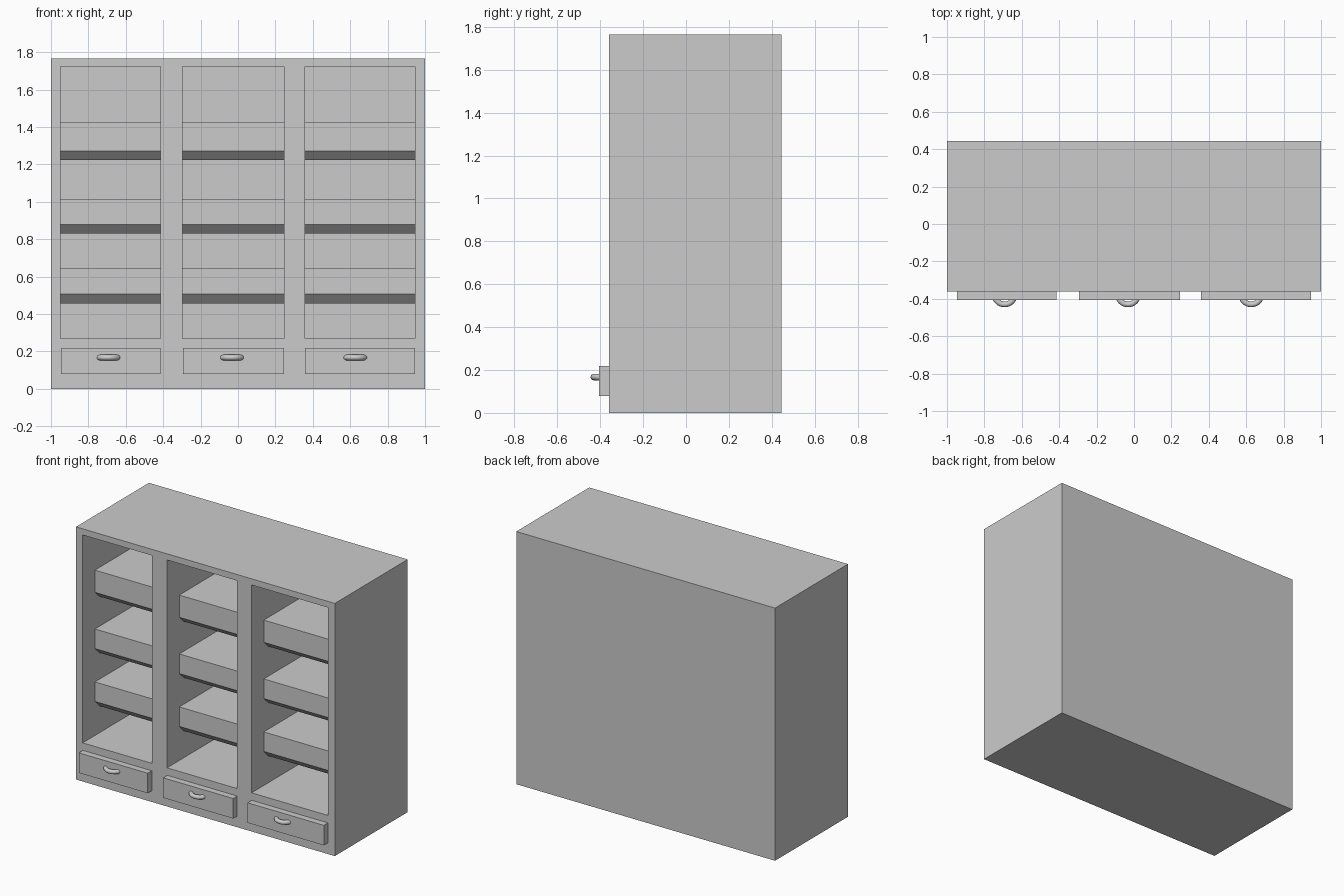
import bpy, bmesh, math

if "Cube" in bpy.data.objects:
    bpy.data.objects.remove(bpy.data.objects["Cube"])

FRONT, BACK, TOP = -0.36, 0.445, 1.765
INNER_BACK = 0.40
BAYS = [(-0.948, -0.414), (-0.296, 0.246), (0.357, 0.947)]
SHELVES = [(0.457, 0.508, 0.644), (0.829, 0.877, 1.014), (1.222, 1.27, 1.425)]
HANDLES_X = [-0.692, -0.032, 0.627]


def extrude_profile(name, profile, x0, x1):
    """Extrude a closed (y, z) profile along x."""
    bm = bmesh.new()
    face = bm.faces.new([bm.verts.new((x0, y, z)) for y, z in profile])
    out = bmesh.ops.extrude_face_region(bm, geom=[face])
    verts = [v for v in out["geom"] if isinstance(v, bmesh.types.BMVert)]
    bmesh.ops.translate(bm, verts=verts, vec=(x1 - x0, 0, 0))
    bmesh.ops.recalc_face_normals(bm, faces=bm.faces)
    mesh = bpy.data.meshes.new(name)
    bm.to_mesh(mesh)
    bm.free()
    obj = bpy.data.objects.new(name, mesh)
    bpy.context.collection.objects.link(obj)
    return obj


def box(name, x0, x1, y0, y1, z0, z1):
    return extrude_profile(name, [(y0, z0), (y1, z0), (y1, z1), (y0, z1)], x0, x1)


# Cabinet body with three deep open bays
body = box("cabinet_body", -1, 1, FRONT, BACK, 0, TOP)
for i, (x0, x1) in enumerate(BAYS):
    cutter = box(f"bay_cutter_{i + 1}", x0, x1, FRONT - 0.1, INNER_BACK, 0.27, 1.722)
    mod = body.modifiers.new("bay", "BOOLEAN")
    mod.operation = "DIFFERENCE"
    mod.solver = "EXACT"
    mod.object = cutter
    bpy.context.view_layer.objects.active = body
    bpy.ops.object.modifier_apply(modifier=mod.name)
    bpy.data.objects.remove(cutter)

for i, (x0, x1) in enumerate(BAYS):
    # Thick shelves with a chamfered lower front edge
    for j, (bottom, chamfer, top) in enumerate(SHELVES):
        y = -0.225
        extrude_profile(f"shelf_{i + 1}_{j + 1}",
                        [(y, top), (y, chamfer), (y + 0.05, bottom),
                         (INNER_BACK, bottom), (INNER_BACK, top)], x0, x1)

    # Drawer front
    box(f"drawer_{i + 1}", x0 + 0.001, x1, -0.405, FRONT, 0.078, 0.218)

    # Ring handle, half sunk into the drawer
    bpy.ops.mesh.primitive_torus_add(major_radius=0.054, minor_radius=0.015,
                                     major_segments=48, minor_segments=16,
                                     location=(HANDLES_X[i], -0.376, 0.167))
    bpy.context.object.name = f"drawer_handle_{i + 1}"
    bpy.ops.object.shade_smooth_by_angle(angle=math.radians(40))
